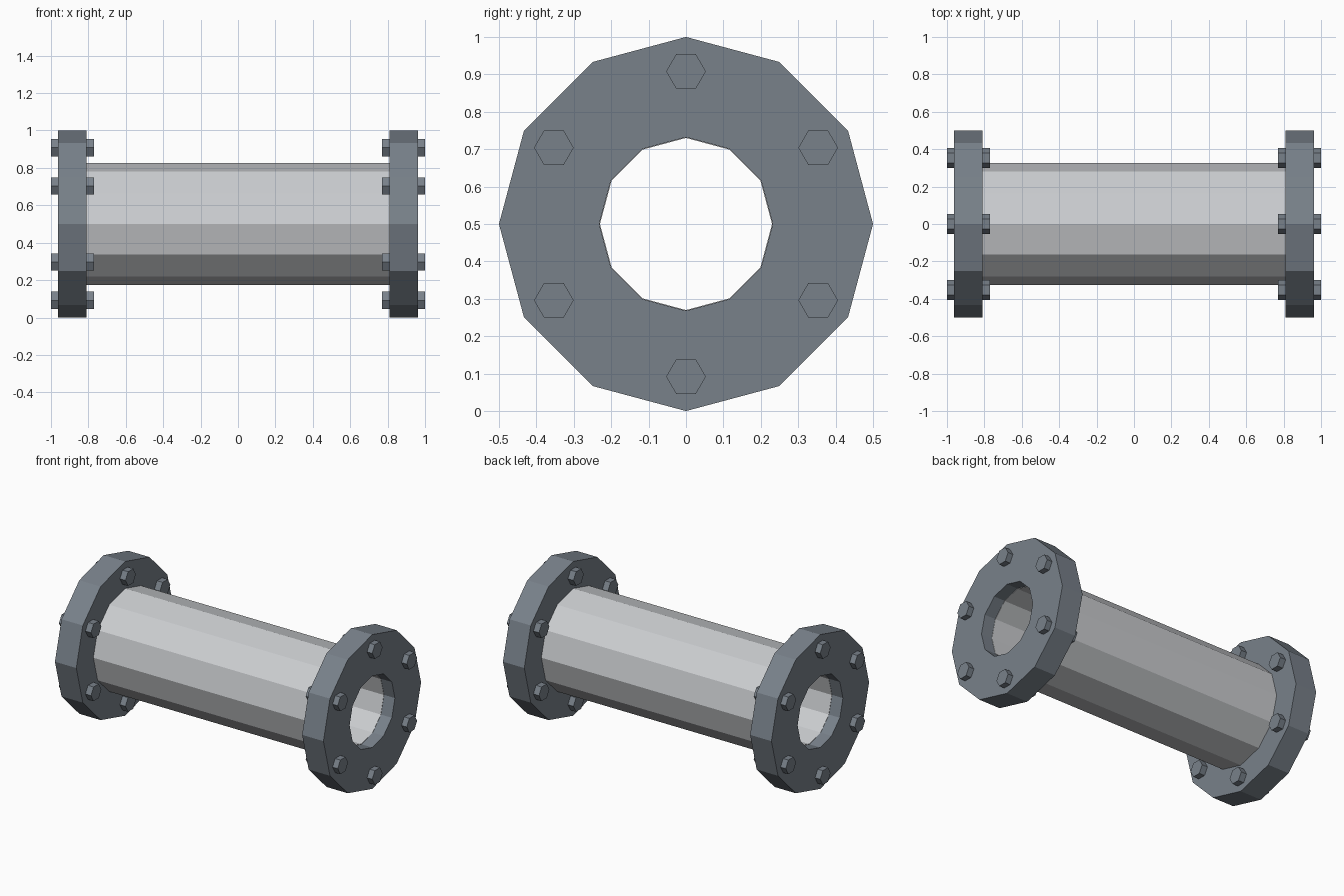
import bpy, bmesh
from math import cos, sin, pi

cube = bpy.data.objects.get("Cube")
if cube:
    bpy.data.objects.remove(cube, do_unlink=True)


def make_material(name, rgb):
    mat = bpy.data.materials.new(name)
    mat.use_nodes = True
    mat.diffuse_color = (*rgb, 1)
    bsdf = next(n for n in mat.node_tree.nodes if n.type == 'BSDF_PRINCIPLED')
    bsdf.inputs["Base Color"].default_value = (*rgb, 1)
    return mat


slate = make_material("slate steel", (0.19, 0.22, 0.255))
pale = make_material("pale metal", (0.6, 0.615, 0.635))

AXIS_Z = 0.5


def lathe_x(name, mat, x0, x1, outer, inner=0, sides=12, y=0, z=AXIS_Z):
    """Faceted prism along x, hollow when an inner radius is given."""
    bm = bmesh.new()

    def ring(x, r):
        angles = [2 * pi * i / sides for i in range(sides)]
        return [bm.verts.new((x, y + r * cos(a), z + r * sin(a))) for a in angles]

    loops = [ring(x0, outer), ring(x1, outer)]
    if inner:
        loops += [ring(x1, inner), ring(x0, inner)]
        pairs = list(zip(loops, loops[1:] + loops[:1]))
    else:
        pairs = [(loops[0], loops[1])]
        bm.faces.new(loops[0])
        bm.faces.new(loops[1])
    for a, b in pairs:
        for i in range(sides):
            j = (i + 1) % sides
            bm.faces.new((a[i], a[j], b[j], b[i]))
    bmesh.ops.recalc_face_normals(bm, faces=bm.faces)
    mesh = bpy.data.meshes.new(name)
    bm.to_mesh(mesh)
    bm.free()
    mesh.materials.append(mat)
    obj = bpy.data.objects.new(name, mesh)
    bpy.context.collection.objects.link(obj)
    return obj


# Pipe, its ends seated inside the flange bores
lathe_x("pipe", pale, -0.885, 0.885, 0.325, 0.23)

# Flanges with a ring of six hexagonal through bolts at each end
for side, label in ((-1, "right"), (1, "left")):
    lathe_x(label + "_flange", slate, side * 0.81, side * 0.963, 0.5, 0.232)
    for k in range(6):
        a = pi / 6 + k * pi / 3
        lathe_x(f"{label}_bolt_{k + 1}", slate, side * 0.77, side, 0.053, sides=6,
                y=0.408 * cos(a), z=AXIS_Z + 0.408 * sin(a))
